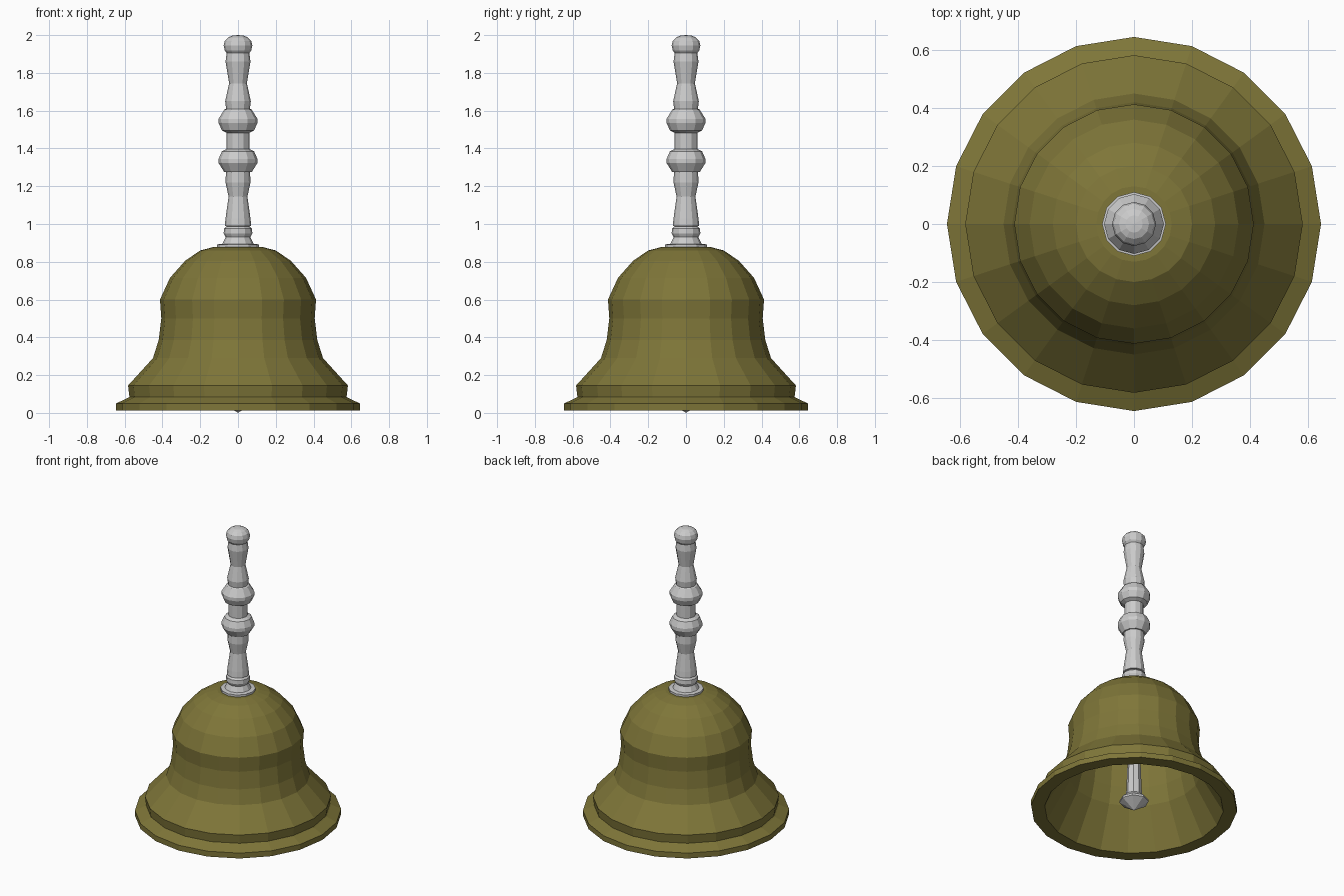
import bpy
from math import cos, sin, tau

brass = bpy.data.materials.new("brass")
brass.diffuse_color = (0.21, 0.18, 0.04, 1)


def lathe(name, profile, sides, mat=None):
    """Revolve (radius, z) points around z; zero radius makes a pole."""
    verts, rings, faces = [], [], []
    for r, z in profile:
        n = 1 if r == 0 else sides
        start = len(verts)
        verts += [(r * cos(tau * i / sides), r * sin(tau * i / sides), z) for i in range(n)]
        rings.append([start + i % n for i in range(sides)])
    for a, b in zip(rings, rings[1:]):
        for i in range(sides):
            j = (i + 1) % sides
            faces.append(list(dict.fromkeys((a[i], a[j], b[j], b[i]))))
    mesh = bpy.data.meshes.new(name)
    mesh.from_pydata(verts, [], faces)
    ob = bpy.data.objects.new(name, mesh)
    bpy.context.collection.objects.link(ob)
    if mat:
        mesh.materials.append(mat)
    return ob


# Hollow bell: inner wall from the crown down, round the rim, up the outside
inner = [(0, 0.845), (0.12, 0.845), (0.19, 0.825), (0.26, 0.77), (0.33, 0.695),
         (0.37, 0.60), (0.37, 0.50), (0.385, 0.385), (0.415, 0.27), (0.56, 0.013)]
outer = [(0.645, 0.013), (0.645, 0.05), (0.582, 0.08), (0.575, 0.085), (0.582, 0.145),
         (0.45, 0.29), (0.42, 0.385), (0.406, 0.50), (0.413, 0.60), (0.36, 0.715),
         (0.28, 0.805), (0.2, 0.86), (0.13, 0.878), (0, 0.878)]
lathe("bell_body", inner + outer, 20, brass)

# Turned handle: collar, lower grip, two rings, upper grip, knob
ring = [(0.073, -0.06), (0.103, -0.012), (0.103, 0.01), (0.085, 0.05), (0.06, 0.062)]
collar = [(0, 0.87), (0.11, 0.87), (0.11, 0.892), (0.083, 0.895), (0.066, 0.93),
          (0.076, 0.95), (0.074, 0.975), (0.06, 0.988)]
lower_grip = [(0.07, 0.99), (0.066, 1.03), (0.05, 1.145), (0.066, 1.22), (0.064, 1.275)]
upper_grip = [(0.063, 1.61), (0.068, 1.65), (0.047, 1.745), (0.066, 1.86), (0.06, 1.905)]
knob = [(0.07, 1.918), (0.076, 1.945), (0.07, 1.97), (0.052, 1.988), (0.03, 1.997), (0, 2.0)]
lathe("handle", collar + lower_grip
      + [(r, 1.335 + z) for r, z in ring]
      + [(r, 1.545 - z) for r, z in reversed(ring)]
      + upper_grip + knob, 12)

# Clapper hanging inside the bell
lathe("clapper", [(0, 0), (0.092, 0.06), (0.09, 0.075),
                  (0.05, 0.11), (0.035, 0.5), (0.03, 0.845), (0, 0.845)], 8)
